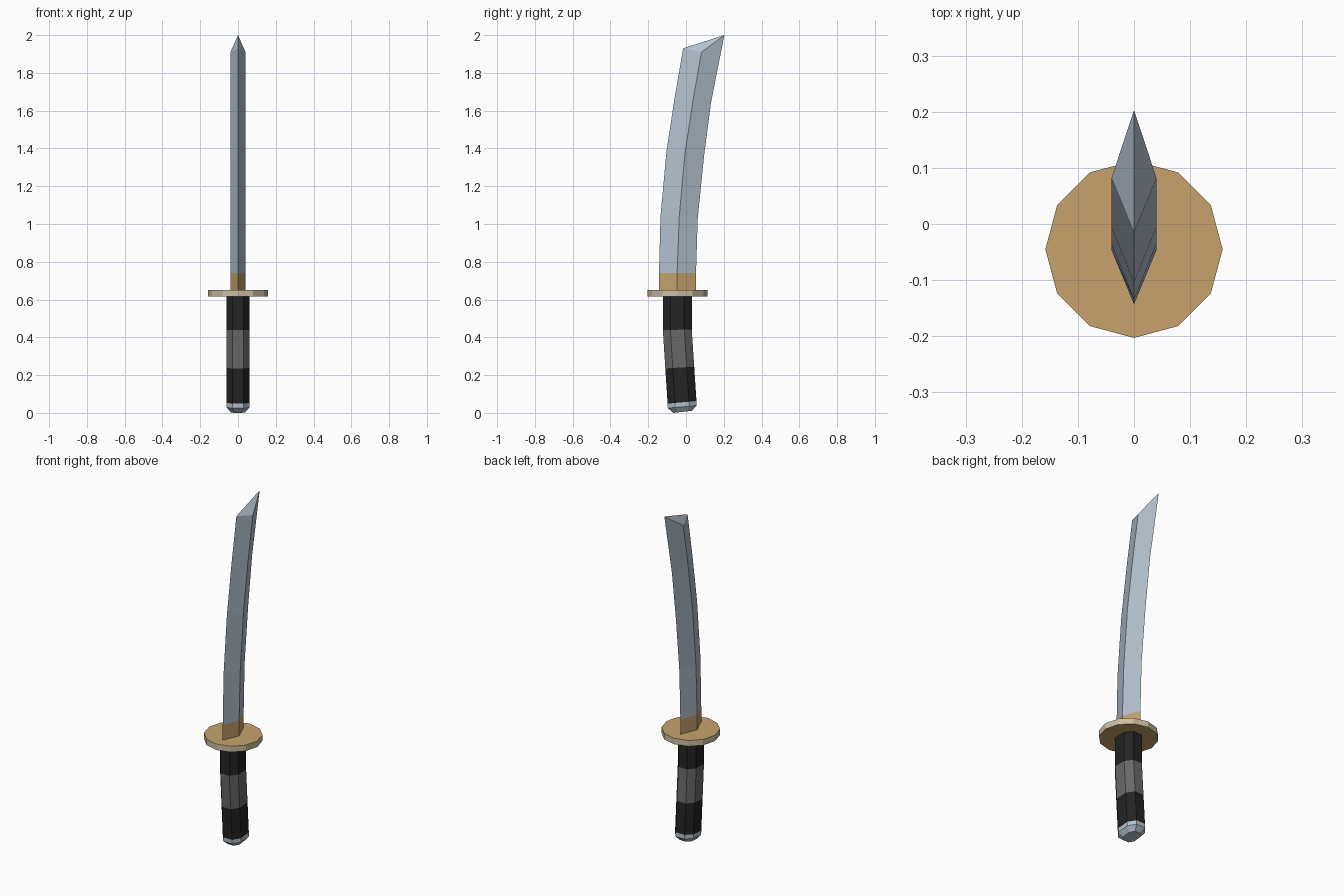
import bpy, bmesh, math

if "Cube" in bpy.data.objects:
    bpy.data.objects.remove(bpy.data.objects["Cube"])


def material(name, rgb):
    m = bpy.data.materials.new(name)
    m.diffuse_color = (*rgb, 1)
    m.use_nodes = True
    m.node_tree.nodes["Principled BSDF"].inputs["Base Color"].default_value = m.diffuse_color
    return m


steel = material("steel", (0.45, 0.53, 0.61))
brass = material("brass", (0.57, 0.36, 0.15))
rim_tan = material("pale_rim", (0.60, 0.51, 0.36))
black = material("black_wrap", (0.017, 0.017, 0.017))
grey = material("grey_wrap", (0.14, 0.14, 0.14))


def loft(name, rings, mats, cap_mats=(0, 0), side_mats=None, fan_top=False):
    """Skin a stack of equal rings, lowest first."""
    bm = bmesh.new()
    vs = [[bm.verts.new(p) for p in ring] for ring in rings]
    n = len(rings[0])
    for j in range(len(vs) - 1):
        for i in range(n):
            k = (i + 1) % n
            f = bm.faces.new((vs[j][i], vs[j][k], vs[j + 1][k], vs[j + 1][i]))
            f.material_index = side_mats[j] if side_mats else 0
    bm.faces.new(vs[0][::-1]).material_index = cap_mats[0]
    if fan_top:
        # slanted tip, folded along the line from spine to cutting edge
        a, b, c, d = vs[-1]
        caps = [(a, b, c), (a, c, d)]
    else:
        caps = [vs[-1]]
    for c in caps:
        bm.faces.new(c).material_index = cap_mats[1]
    bmesh.ops.recalc_face_normals(bm, faces=bm.faces)
    me = bpy.data.meshes.new(name)
    bm.to_mesh(me)
    bm.free()
    for m in mats:
        me.materials.append(m)
    ob = bpy.data.objects.new(name, me)
    bpy.context.collection.objects.link(ob)
    return ob


def blade_ring(spine, ridge, edge):
    return [(0, *spine), (0.04, *ridge), (0, *edge), (-0.04, *ridge)]


# Collar and curved diamond-section blade: (y, z) of spine, ridge, cutting edge
base = blade_ring((-0.143, 0.64), (-0.047, 0.64), (0.052, 0.64))
collar_top = blade_ring((-0.143, 0.74), (-0.047, 0.74), (0.053, 0.74))
loft("collar", [base, collar_top], [brass])
loft("blade", [
    collar_top,
    blade_ring((-0.135, 1.04), (-0.036, 1.035), (0.062, 1.03)),
    blade_ring((-0.104, 1.38), (-0.006, 1.37), (0.095, 1.355)),
    blade_ring((-0.060, 1.67), (0.038, 1.66), (0.132, 1.64)),
    blade_ring((-0.015, 1.93), (0.082, 1.91), (0.203, 2.0)),
], [steel], fan_top=True)


# Twelve-sided guard disc with a paler rim
def disc(z):
    return [(0.158 * math.cos(i * math.pi / 6), -0.045 + 0.158 * math.sin(i * math.pi / 6), z)
            for i in range(12)]


loft("guard", [disc(0.615), disc(0.65)], [rim_tan, brass], cap_mats=(1, 1))


# Grip and pommel: stretched octagon rings, tilted along the curve
def grip_ring(y, z, slope, s=1.0):
    hx, hy, c = 0.06 * s, 0.0765 * s, 0.48
    quarter = [(hx, -c * hy), (hx, c * hy), (c * hx, hy), (-c * hx, hy)]
    pts = quarter + [(-px, -py) for px, py in quarter]
    return [(px, y + py, z + slope * py) for px, py in pts]


r_top = grip_ring(-0.046, 0.62, 0.0)
r_hi = grip_ring(-0.046, 0.44, 0.02)
r_lo = grip_ring(-0.033, 0.24, 0.06)
r_end = grip_ring(-0.021, 0.056, 0.09)
loft("grip", [r_end, r_lo, r_hi, r_top], [black, grey], side_mats=[0, 1, 0])
loft("pommel", [
    grip_ring(-0.018, 0.0055, 0.11, 0.64),
    grip_ring(-0.020, 0.032, 0.09),
    r_end,
], [steel])
